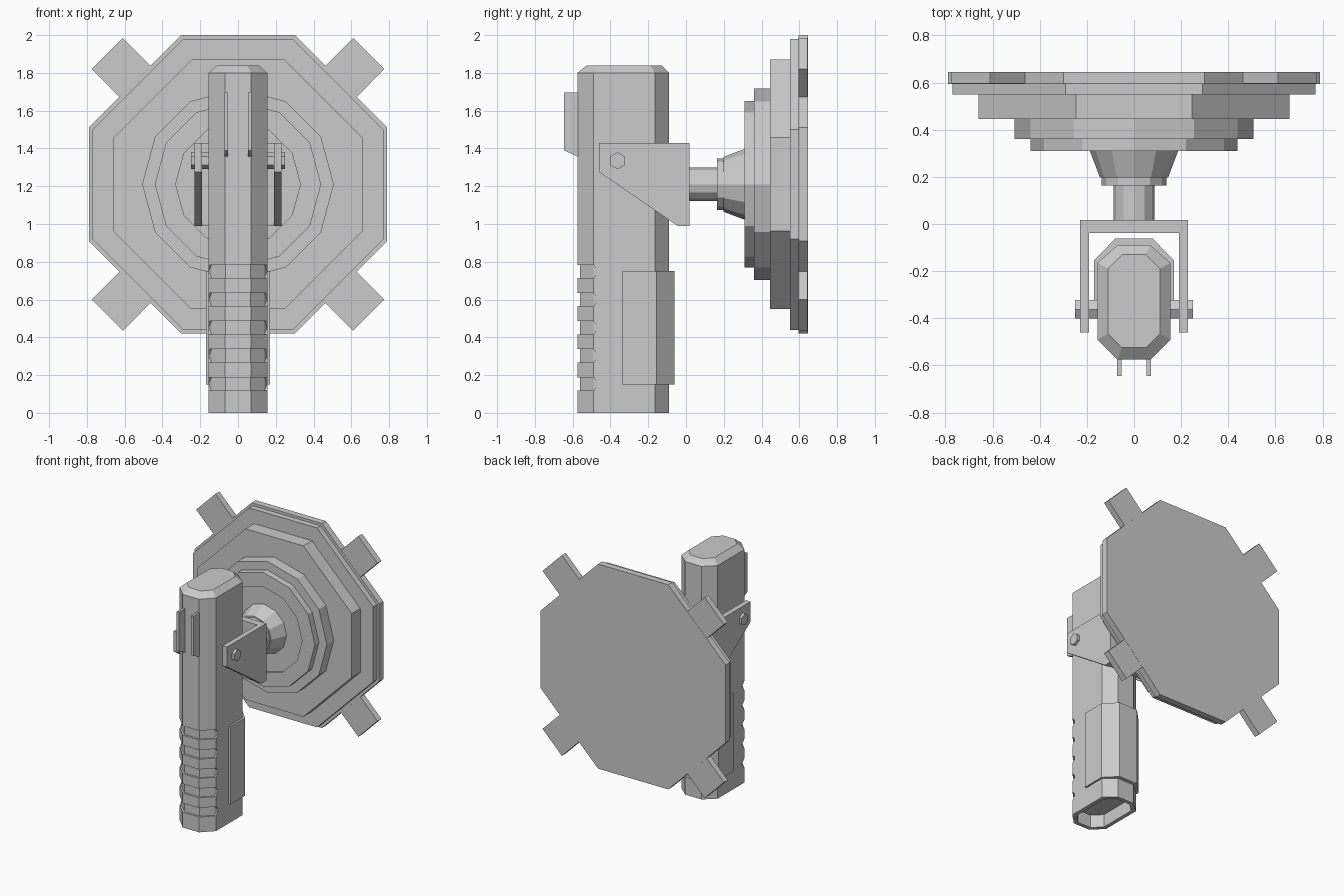
import bpy, bmesh, math

if "Cube" in bpy.data.objects:
    bpy.data.objects.remove(bpy.data.objects["Cube"])

CZ = 1.21  # height of the dish axis


def add_loft(bm, rings):
    """Skin a list of equal-length point rings and cap both ends."""
    vs = [[bm.verts.new(p) for p in r] for r in rings]
    n = len(rings[0])
    for a, b in zip(vs, vs[1:]):
        for i in range(n):
            j = (i + 1) % n
            bm.faces.new((a[i], a[j], b[j], b[i]))
    bm.faces.new(vs[0][::-1])
    bm.faces.new(vs[-1])


def make(name, *lofts):
    bm = bmesh.new()
    for rings in lofts:
        add_loft(bm, rings)
    bmesh.ops.recalc_face_normals(bm, faces=bm.faces[:])
    me = bpy.data.meshes.new(name)
    bm.to_mesh(me)
    bm.free()
    ob = bpy.data.objects.new(name, me)
    bpy.context.collection.objects.link(ob)
    return ob


def section(w, fx, bx, y0, y1, y2, y3, z):
    """Chamfered handle cross-section at height z."""
    half = [(fx, y0), (w, y1), (w, y2), (bx, y3)]
    return [(x, y, z) for x, y in half] + [(-x, y, z) for x, y in half[::-1]]


def along_x(profile, x0, x1):
    return [[(x, y, z) for y, z in profile] for x in (x0, x1)]


def circle(r, y, n=12):
    return [(r * math.cos(2 * math.pi * i / n), y,
             CZ + r * math.sin(2 * math.pi * i / n)) for i in range(n)]


def octagon(a, s, y):
    pts = [(s, a), (a, s), (a, -s), (s, -a), (-s, -a), (-a, -s), (-a, s), (-s, a)]
    return [(x, y, CZ + z) for x, z in pts]


# Handle with bevelled top
handle = make("handle", [
    section(0.155, 0.07, 0.07, -0.575, -0.49, -0.165, -0.09, 0),
    section(0.155, 0.07, 0.07, -0.575, -0.49, -0.165, -0.09, 1.80),
    section(0.11, 0.05, 0.05, -0.525, -0.465, -0.19, -0.13, 1.84)])

# Finger grooves wrapping the front, tapering to a point on each side
path = [((0.155, -0.46), (0.25, -0.46), 0.001),
        ((0.14, -0.49), (0.25, -0.49), 0.035),
        ((0.065, -0.56), (0.12, -0.70), 0.035)]
path += [((-i[0], i[1]), (-o[0], o[1]), h) for i, o, h in path[::-1]]
cuts = []
for k in range(5):
    z = 0.153 + 0.149 * k
    cuts.append([[(*i, z - h), (*i, z + h), (*o, z + h), (*o, z - h)]
                 for i, o, h in path])
# Recess in the underside
cuts.append([section(0.125, 0.058, 0.058, -0.545, -0.478, -0.18, -0.12, z)
             for z in (-0.05, 0.1)])
cutter = make("handle_cutter", *cuts)
cutter.hide_render = True
cutter.hide_viewport = True
mod = handle.modifiers.new("grooves", 'BOOLEAN')
mod.operation = 'DIFFERENCE'
mod.solver = 'EXACT'
mod.object = cutter

# Raised panel around the back of the grip
make("grip_panel", [section(0.17, 0.17, 0.08, -0.335, -0.30, -0.155, -0.062, z)
                    for z in (0.15, 0.75)])

# Two thin front rails
rail = [(-0.645, 1.695), (-0.56, 1.695), (-0.56, 1.35), (-0.645, 1.39)]
for side, s in (("left", -1), ("right", 1)):
    make(f"front_rail_{side}", along_x(rail, s * 0.052, s * 0.072))

# U-shaped bracket and its pivot pin
cheek = [(-0.46, 1.43), (0.018, 1.43), (0.018, 0.99), (-0.045, 0.99), (-0.46, 1.275)]
for side, s in (("left", -1), ("right", 1)):
    make(f"bracket_cheek_{side}", along_x(cheek, s * 0.19, s * 0.23))
make("bracket_back", along_x([(-0.038, 0.99), (0.018, 0.99), (0.018, 1.43), (-0.038, 1.43)],
                             -0.19, 0.19))
pin = [(-0.362 + 0.045 * math.sin(i * math.pi / 3),
        1.335 + 0.045 * math.cos(i * math.pi / 3)) for i in range(6)]
make("pivot_pin", along_x(pin, -0.25, 0.25))

# Stem, collar and cone joining bracket to dish
make("stem", [circle(0.088, 0.01), circle(0.088, 0.17)])
make("collar", [circle(0.137, 0.163), circle(0.137, 0.2)])
make("cone", [circle(0.145, 0.198), circle(0.193, 0.325)])

# Stepped dish: two round tiers with a shallow seat, three octagonal tiers
make("inner_tier", [circle(0.33, 0.32), circle(0.33, 0.31),
                    circle(0.44, 0.31), circle(0.44, 0.362)])
make("second_tier", [circle(0.507, 0.36), circle(0.507, 0.447)])
for name, a, s, y0, y1 in (("third_tier", 0.66, 0.247, 0.445, 0.552),
                           ("fourth_tier", 0.77, 0.29, 0.55, 0.597),
                           ("rim_plate", 0.79, 0.30, 0.595, 0.645)):
    make(name, [octagon(a, s, y0), octagon(a, s, y1)])

# Four diagonal tabs on the rim
tab = [(0.61, 0.775), (0.775, 0.61), (0.60, 0.435), (0.435, 0.60)]
for sx in (-1, 1):
    for sz in (-1, 1):
        make("rim_tab", [[(sx * x, y, CZ + sz * z) for x, z in tab]
                         for y in (0.596, 0.644)])
